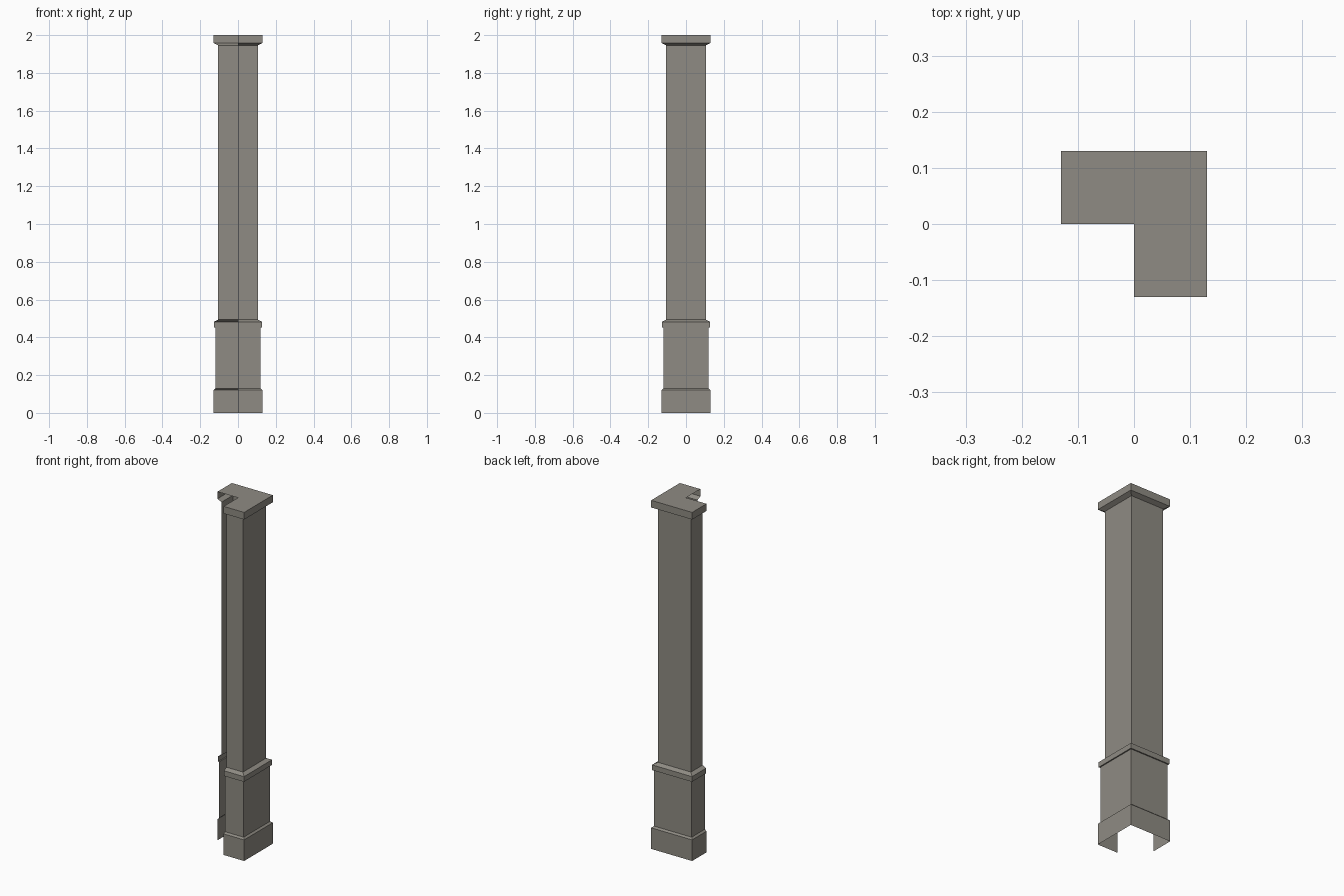
import bpy
import bmesh

cube = bpy.data.objects.get("Cube")
if cube:
    bpy.data.objects.remove(cube, do_unlink=True)

stone = bpy.data.materials.new("warm grey stone")
stone.use_nodes = True
colour = (0.275, 0.26, 0.228, 1)
stone.diffuse_color = colour
stone.node_tree.nodes["Principled BSDF"].inputs["Base Color"].default_value = colour


def outline(r):
    """Corner path around the pillar; it stops at the open notch."""
    return [(-r, 0), (-r, r), (r, r), (r, -r), (0, -r)]


def wrap(name, profile, lid=False):
    """Sweep a (radius, height) profile along the corner path as an open shell."""
    bm = bmesh.new()
    rings = [[bm.verts.new((x, y, z)) for x, y in outline(r)] for r, z in profile]
    for low, high in zip(rings, rings[1:]):
        for i in range(len(low) - 1):
            bm.faces.new((low[i + 1], low[i], high[i], high[i + 1]))
    if lid:
        # L-shaped top, closed at the inner corner
        inner = bm.verts.new((0, 0, profile[-1][1]))
        bm.faces.new([inner] + rings[-1][::-1])
    mesh = bpy.data.meshes.new(name)
    bm.to_mesh(mesh)
    bm.free()
    mesh.materials.append(stone)
    obj = bpy.data.objects.new(name, mesh)
    bpy.context.collection.objects.link(obj)


# Skirting at the foot, with a bevelled top
wrap("plinth", [(0.13, 0), (0.13, 0.121), (0.12, 0.13)])
# Wide lower panel
wrap("pedestal", [(0.12, 0.13), (0.12, 0.452)])
# Projecting band with a sloped ledge
wrap("band_moulding", [(0.12, 0.452), (0.127, 0.452), (0.127, 0.482), (0.105, 0.494)])
# Tall shaft
wrap("shaft", [(0.105, 0.494), (0.105, 1.946)])
# Flared cap with its flat top
wrap("cap", [(0.105, 1.946), (0.13, 1.959), (0.13, 2)], lid=True)
